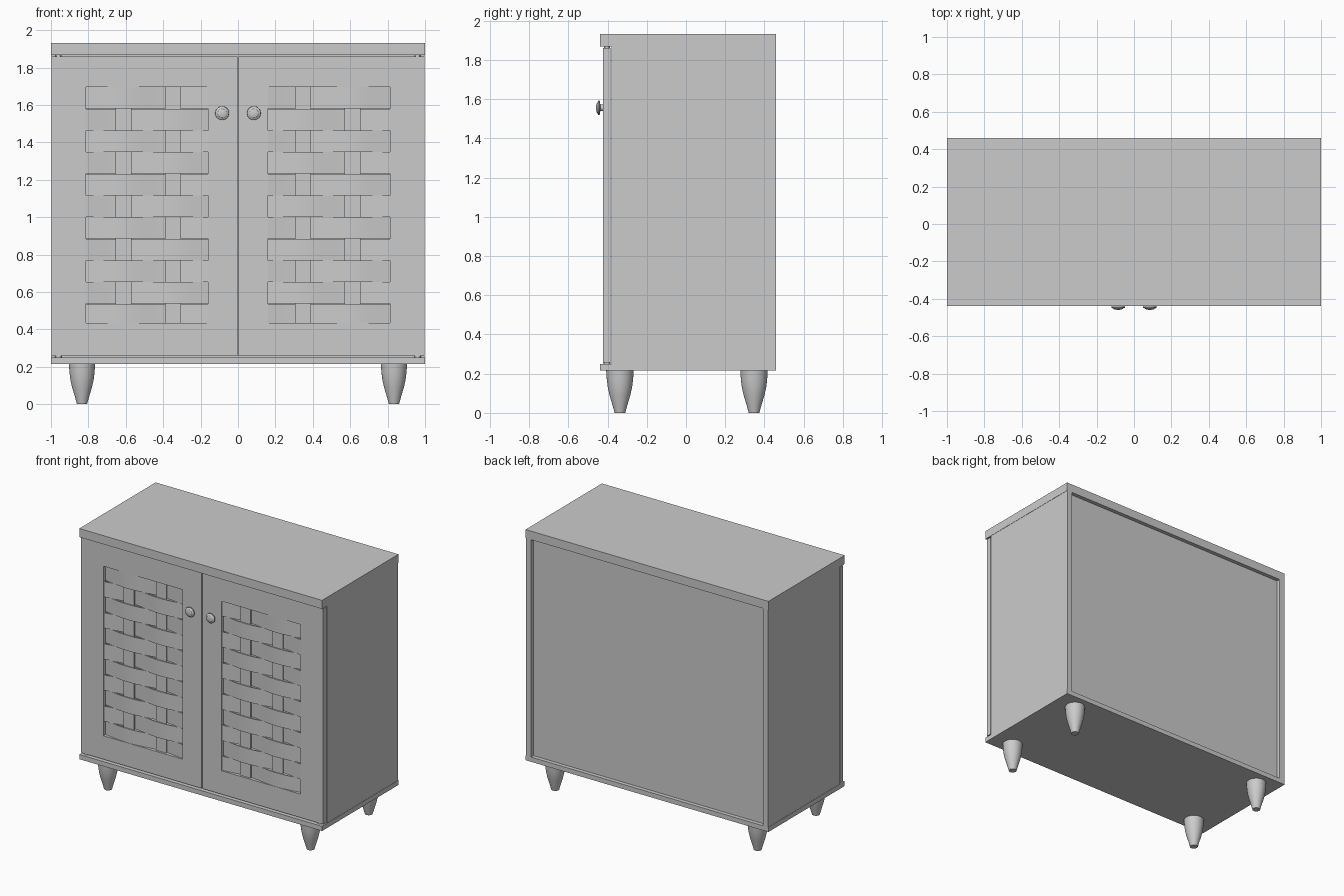
import bpy, bmesh, math
from mathutils import Matrix

if "Cube" in bpy.data.objects:
    bpy.data.objects.remove(bpy.data.objects["Cube"])


def make_object(name, bm, smooth=False):
    bmesh.ops.recalc_face_normals(bm, faces=bm.faces)
    mesh = bpy.data.meshes.new(name)
    bm.to_mesh(mesh)
    bm.free()
    obj = bpy.data.objects.new(name, mesh)
    bpy.context.collection.objects.link(obj)
    if smooth:
        bpy.ops.object.select_all(action='DESELECT')
        obj.select_set(True)
        bpy.context.view_layer.objects.active = obj
        bpy.ops.object.shade_smooth_by_angle(angle=math.radians(35))
    return obj


def box(name, x, y, z):
    bm = bmesh.new()
    bmesh.ops.create_cube(bm, size=1)
    for v in bm.verts:
        v.co = [(r[0] + r[1]) / 2 + c * (r[1] - r[0]) for r, c in zip((x, y, z), v.co)]
    return make_object(name, bm)


def mirror_range(s, a, b):
    return sorted((s * a, s * b))


def lathe(name, profile, loc, rot=None, sides=32):
    """Revolve (radius, height) points about z, closing both ends."""
    bm = bmesh.new()
    rings = [[bm.verts.new((r * math.cos(2 * math.pi * i / sides),
                            r * math.sin(2 * math.pi * i / sides), h))
              for i in range(sides)] for r, h in profile]
    for a, b in zip(rings, rings[1:]):
        for i in range(sides):
            j = (i + 1) % sides
            bm.faces.new((a[i], a[j], b[j], b[i]))
    bm.faces.new(rings[0])
    bm.faces.new(rings[-1])
    if rot:
        bmesh.ops.transform(bm, matrix=rot, verts=bm.verts)
    obj = make_object(name, bm, True)
    obj.location = loc
    return obj


def door_frame(name, s):
    """Door with a rectangular opening, built as a closed ring."""
    rects = ((-0.998, -0.003, 0.258, 1.86), (-0.813, -0.16, 0.433, 1.695))
    bm = bmesh.new()
    loops = []
    for y in (-0.423, -0.385):
        for x0, x1, z0, z1 in rects:
            loops.append([bm.verts.new((s * x, y, z)) for x, z in
                          ((x0, z0), (x1, z0), (x1, z1), (x0, z1))])
    for a, b in ((0, 1), (1, 3), (3, 2), (2, 0)):
        for i in range(4):
            j = (i + 1) % 4
            bm.faces.new((loops[a][i], loops[a][j], loops[b][j], loops[b][i]))
    return make_object(name, bm)


def woven_slat(name, s, phase, z0, z1, steps=24):
    """Horizontal slat waving in front of and behind the uprights."""
    bm = bmesh.new()
    rings = []
    for i in range(steps + 1):
        x = -0.815 + 0.657 * i / steps
        y = -0.404 + 0.013 * phase * math.sin(math.pi * (x + 0.48) / 0.266)
        rings.append([bm.verts.new((s * x, y + dy, z)) for dy, z in
                      ((-0.004, z0), (0.004, z0), (0.004, z1), (-0.004, z1))])
    for a, b in zip(rings, rings[1:]):
        for i in range(4):
            j = (i + 1) % 4
            bm.faces.new((a[i], a[j], b[j], b[i]))
    bm.faces.new(rings[0])
    bm.faces.new(rings[-1])
    return make_object(name, bm, True)


# Carcass
box("top_panel", (-1, 1), (-0.439, 0.459), (1.868, 1.932))
box("base_panel", (-1, 1), (-0.439, 0.459), (0.215, 0.25))
box("back_panel", (-0.955, 0.955), (0.41, 0.43), (0.25, 1.868))

foot = [(0.027, 0), (0.038, 0.04), (0.053, 0.09), (0.062, 0.13), (0.067, 0.17), (0.07, 0.215)]
knob = [(0.016, 0), (0.016, 0.014), (0.034, 0.016), (0.037, 0.02), (0.036, 0.025),
        (0.026, 0.029), (0.024, 0.032), (0.014, 0.035), (0.004, 0.036)]

for side, s in (("left", -1), ("right", 1)):
    m = -s  # parts are laid out on the left, mirrored for the right
    box(f"{side}_side_panel", mirror_range(m, -0.998, -0.955), (-0.38, 0.459), (0.25, 1.868))

    # Door and woven infill
    door_frame(f"{side}_door_frame", m)
    for k, x in enumerate((-0.613, -0.347)):
        box(f"{side}_woven_upright_{k}", mirror_range(m, x - 0.043, x + 0.043),
            (-0.408, -0.400), (0.43, 1.698))
    for k in range(11):
        top = 1.695 - 0.1158 * k
        woven_slat(f"{side}_woven_slat_{k}", m, (-1) ** k, max(top - 0.1148, 0.433), top)

    # Knob and pivot hinges
    lathe(f"{side}_knob", knob, (s * 0.085, -0.423, 1.556),
          Matrix.Rotation(math.pi / 2, 4, 'X'))
    lathe(f"{side}_upper_hinge", [(0.015, 0), (0.015, 0.01)], (s * 0.96, -0.403, 1.859), sides=16)
    lathe(f"{side}_lower_hinge", [(0.018, 0), (0.018, 0.01)], (s * 0.96, -0.403, 0.249), sides=16)

    # Tapered feet
    for end, y in (("front", -0.337), ("back", 0.347)):
        lathe(f"{end}_{side}_foot", foot, (s * 0.834, y, 0))
